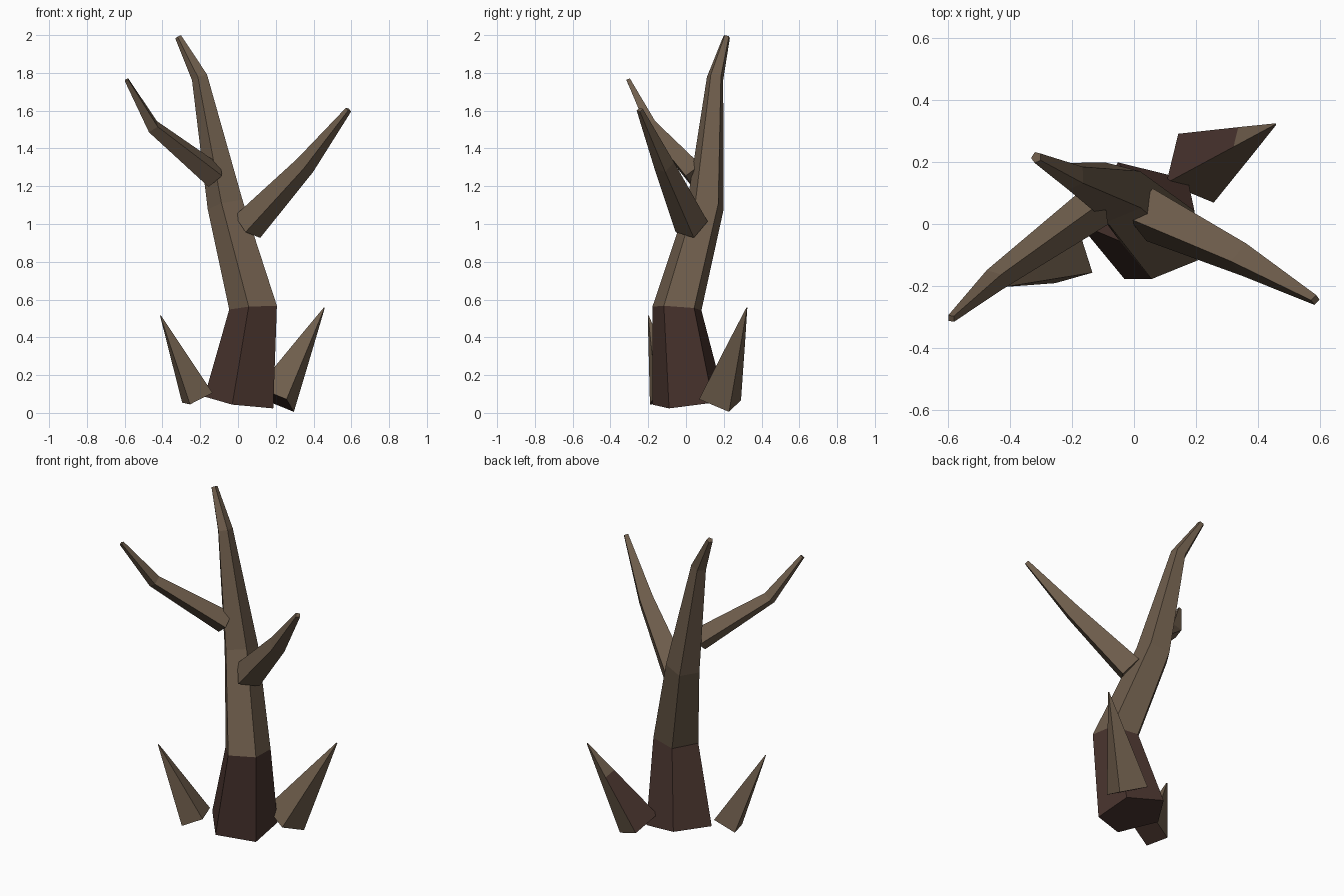
import bpy, math
from mathutils import Vector

cube = bpy.data.objects.get("Cube")
if cube:
    bpy.data.objects.remove(cube, do_unlink=True)


def material(name, rgb):
    m = bpy.data.materials.new(name)
    m.use_nodes = True
    color = (*rgb, 1)
    m.diffuse_color = color
    bsdf = m.node_tree.nodes["Principled BSDF"]
    bsdf.inputs["Base Color"].default_value = color
    bsdf.inputs["Roughness"].default_value = 0.9
    return m


BARK = material("brown bark", (0.156, 0.109, 0.071))
DARK = material("dark reddish bark", (0.066, 0.034, 0.027))


def limb(name, path, radii, sides, ref, is_dark):
    """Tapered tube; rings sit square to the path, corner 0 points along ref.
    is_dark(segment, side) picks the darker bark; segment -1 is the start cap."""
    pts = [Vector(p) for p in path]
    steps = [(b - a).normalized() for a, b in zip(pts, pts[1:])]
    verts = []
    for i, (p, r) in enumerate(zip(pts, radii)):
        t = (steps[max(i - 1, 0)] + steps[min(i, len(steps) - 1)]).normalized()
        u = Vector(ref)
        u = (u - t * u.dot(t)).normalized()
        v = t.cross(u)
        for k in range(sides):
            a = math.tau * k / sides
            verts.append(p + r * (u * math.cos(a) + v * math.sin(a)))
    faces = [tuple(reversed(range(sides)))]
    dark = [is_dark(-1, 0)]
    for s in range(len(steps)):
        for k in range(sides):
            n = (k + 1) % sides
            lo, hi = s * sides, (s + 1) * sides
            faces.append((lo + k, lo + n, hi + n, hi + k))
            dark.append(is_dark(s, k))
    faces.append(tuple(range(len(verts) - sides, len(verts))))
    dark.append(False)
    mesh = bpy.data.meshes.new(name)
    mesh.from_pydata(verts, [], faces)
    mesh.materials.append(BARK)
    mesh.materials.append(DARK)
    for poly, d in zip(mesh.polygons, dark):
        poly.material_index = int(d)
    obj = bpy.data.objects.new(name, mesh)
    bpy.context.collection.objects.link(obj)
    return obj


# Trunk: dark stump section, then a leaning tapered stem
limb("trunk",
     [(0.02, 0.015, 0.06), (0.09, -0.045, 0.555), (-0.06, 0.105, 1.1),
      (-0.2, 0.155, 1.775), (-0.315, 0.215, 1.99)],
     [0.2, 0.137, 0.103, 0.046, 0.019], 5, (-0.24, -0.97, 0),
     lambda s, k: s <= 0)

# Branches
limb("left_branch",
     [(0.05, 0.03, 0.985), (0.355, -0.115, 1.31), (0.585, -0.245, 1.605)],
     [0.09, 0.055, 0.017], 4, (-0.04, -0.07, -0.06),
     lambda s, k: False)
limb("right_branch",
     [(-0.125, 0.055, 1.255), (-0.45, -0.18, 1.515), (-0.59, -0.305, 1.763)],
     [0.07, 0.04, 0.014], 4, (0, 0, 1),
     lambda s, k: False)


# Root spikes: straight tapers standing beside the trunk
def root(name, base, tip, radius, ref, is_dark):
    a, b = Vector(base), Vector(tip)
    limb(name, [a, a.lerp(b, 0.62), b], [radius, radius * 0.4, 0.003],
         4, ref, is_dark)


root("left_root", (0.2, 0.18, 0.07), (0.457, 0.322, 0.557), 0.125,
     (0.055, -0.11, 0), lambda s, k: s == -1 or (s == 0 and k == 2))
root("right_root", (-0.215, -0.108, 0.08), (-0.41, -0.2, 0.515), 0.098,
     (0.085, -0.04, 0), lambda s, k: s == -1)
